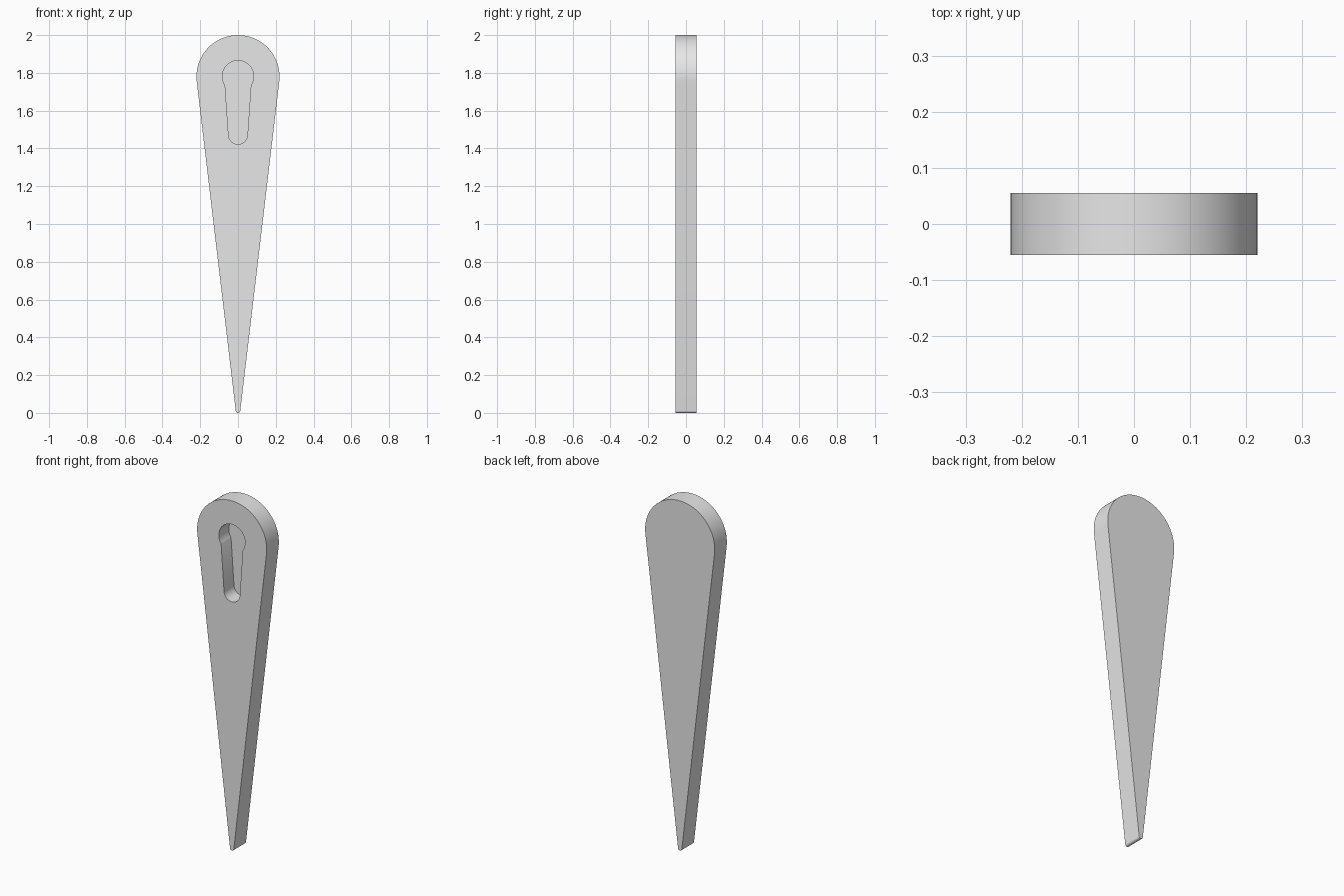
import bpy
import bmesh
from math import radians, degrees, asin, sin, cos, pi

cube = bpy.data.objects.get("Cube")
if cube:
    bpy.data.objects.remove(cube, do_unlink=True)

FRONT, BACK, FLOOR = -0.055, 0.055, 0.035


def arc(z, radius, start, end, steps):
    """Points on an arc centred on x = 0, angles in radians."""
    angles = [start + (end - start) * i / steps for i in range(steps + 1)]
    return [(radius * cos(a), z + radius * sin(a)) for a in angles]


def teardrop(top_z, top_r, low_z, low_r, top_tilt, low_tilt, steps):
    """Closed outline: large arc on top, small arc below, straight flanks."""
    return (arc(top_z, top_r, -top_tilt, pi + top_tilt, steps)
            + arc(low_z, low_r, pi + low_tilt, 2 * pi - low_tilt, steps // 2))


def ring(bm, outline, y):
    verts = [bm.verts.new((x, y, z)) for x, z in outline]
    edges = [bm.edges.new((v, verts[(i + 1) % len(verts)])) for i, v in enumerate(verts)]
    return verts, edges


def wall(bm, a, b):
    for i in range(len(a)):
        j = (i + 1) % len(a)
        bm.faces.new((a[i], a[j], b[j], b[i]))


# Outlines: tapered body with tangent flanks, and keyhole pocket
tilt = asin((0.22 - 0.012) / (1.78 - 0.012))
body = teardrop(1.78, 0.22, 0.012, 0.012, tilt, tilt, 64)
keyhole = teardrop(1.782, 0.083, 1.472, 0.05, asin(0.047 / 0.083), radians(4), 48)

bm = bmesh.new()
body_front, body_edges = ring(bm, body, FRONT)
body_back, _ = ring(bm, body, BACK)
key_front, key_edges = ring(bm, keyhole, FRONT)
key_floor, _ = ring(bm, keyhole, FLOOR)

# Side walls, back face, pocket floor, and front face around the pocket
wall(bm, body_front, body_back)
wall(bm, key_front, key_floor)
bm.faces.new(body_back)
bm.faces.new(key_floor)
bmesh.ops.triangle_fill(bm, edges=body_edges + key_edges, use_beauty=True)
bmesh.ops.recalc_face_normals(bm, faces=bm.faces[:])

mesh = bpy.data.meshes.new("tapered_wedge")
bm.to_mesh(mesh)
bm.free()
wedge = bpy.data.objects.new("tapered_wedge", mesh)
bpy.context.collection.objects.link(wedge)

# Plain grey material
grey = bpy.data.materials.new("light_grey")
grey.use_nodes = True
colour = (0.8, 0.8, 0.8, 1)
grey.diffuse_color = colour
grey.node_tree.nodes["Principled BSDF"].inputs["Base Color"].default_value = colour
mesh.materials.append(grey)

# Smooth curved walls, crisp rims
bpy.ops.object.select_all(action='DESELECT')
wedge.select_set(True)
bpy.context.view_layer.objects.active = wedge
bpy.ops.object.shade_smooth_by_angle(angle=radians(30))
